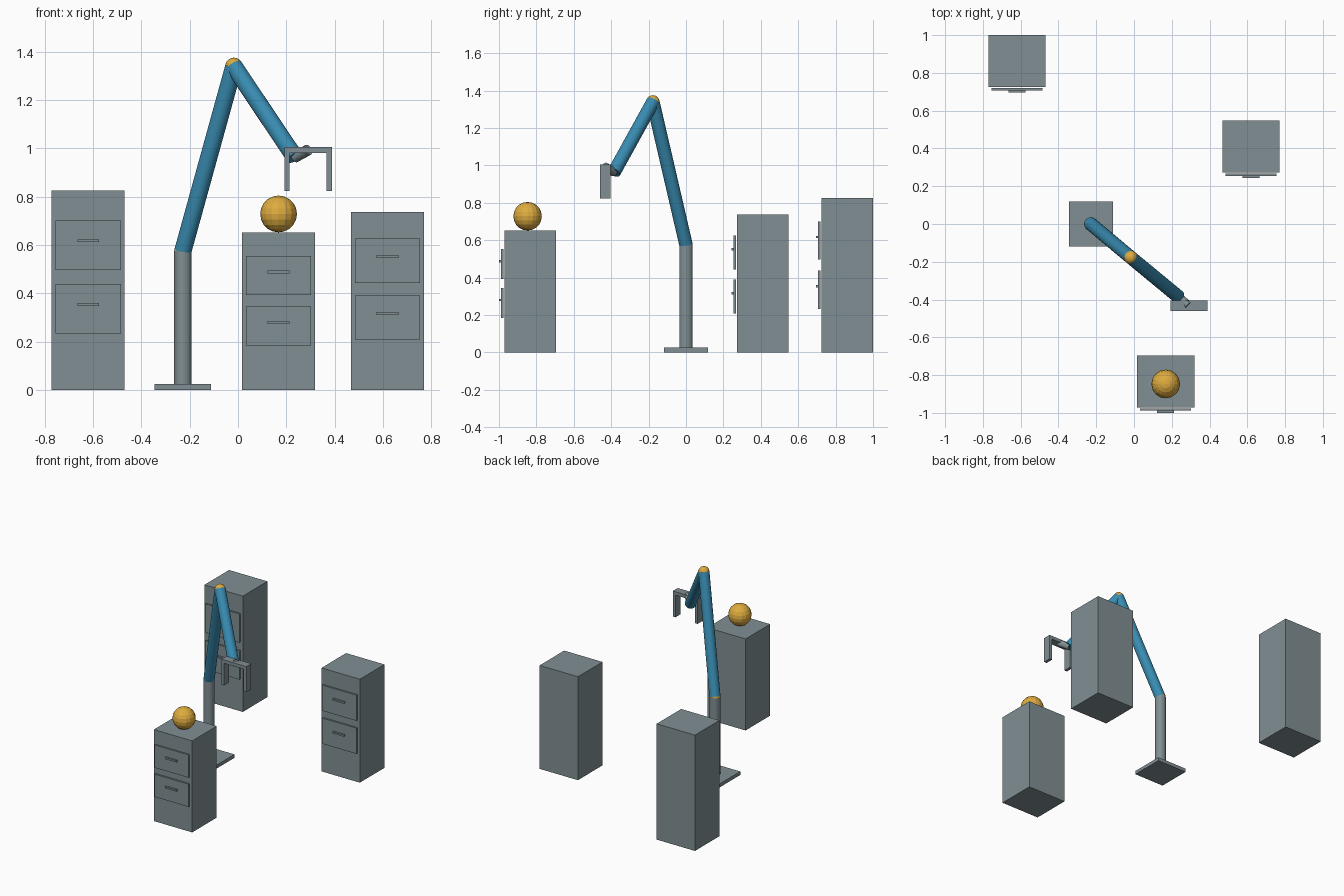
import bpy
from mathutils import Vector

if "Cube" in bpy.data.objects:
    bpy.data.objects.remove(bpy.data.objects["Cube"])


def make_material(name, rgb):
    mat = bpy.data.materials.new(name)
    mat.diffuse_color = (*rgb, 1.0)
    mat.use_nodes = True
    mat.node_tree.nodes["Principled BSDF"].inputs["Base Color"].default_value = mat.diffuse_color
    return mat


GREY = make_material("steel_grey", (0.22, 0.275, 0.295))
BLUE = make_material("arm_blue", (0.04, 0.26, 0.44))
GOLD = make_material("gold", (0.73, 0.41, 0.05))


def finish(name, mat):
    obj = bpy.context.object
    obj.name = name
    obj.data.materials.append(mat)
    return obj


def box(name, lo, hi, mat):
    """Axis-aligned box between two corners."""
    lo, hi = Vector(lo), Vector(hi)
    bpy.ops.mesh.primitive_cube_add(size=1, location=(lo + hi) / 2)
    bpy.context.object.scale = hi - lo
    return finish(name, mat)


def tube(name, start, end, radius, mat):
    """Cylinder between two points."""
    start, end = Vector(start), Vector(end)
    axis = end - start
    bpy.ops.mesh.primitive_cylinder_add(
        vertices=24, radius=radius, depth=axis.length, location=(start + end) / 2,
        rotation=axis.to_track_quat('Z', 'Y').to_euler())
    return finish(name, mat)


def ball(name, center, radius, mat):
    bpy.ops.mesh.primitive_uv_sphere_add(
        segments=16, ring_count=10, radius=radius, location=center)
    return finish(name, mat)


def cabinet(name, x, back, height):
    """Two-drawer cabinet whose drawers face -y."""
    front = back - 0.276
    box(name + "_body", (x - 0.151, front, 0), (x + 0.151, back, height), GREY)
    for label, level in (("upper", 0.725), ("lower", 0.406)):
        z = height * level
        half = height * 0.124
        box(f"{name}_{label}_drawer", (x - 0.135, front - 0.017, z - half),
            (x + 0.135, front - 0.005, z + half), GREY)
        grip = z + height * 0.023
        box(f"{name}_{label}_handle", (x - 0.045, front - 0.029, grip - 0.006),
            (x + 0.045, front - 0.017, grip + 0.006), GREY)


# Cabinets
cabinet("left_cabinet", -0.62, 1.0, 0.825)
cabinet("right_cabinet", 0.619, 0.548, 0.737)
cabinet("front_cabinet", 0.168, -0.695, 0.652)

# Ball resting on the front cabinet
ball("ball", (0.168, -0.847, 0.728), 0.076, GOLD)

# Pedestal
shoulder = (-0.228, 0, 0.575)
elbow = (-0.017, -0.177, 1.339)
wrist = (0.235, -0.385, 0.963)
palm = (0.29, -0.433, 0.993)
box("base_plate", (-0.345, -0.118, 0), (-0.111, 0.118, 0.025), GREY)
tube("column", (-0.228, 0, 0.02), shoulder, 0.036, GREY)

# Arm
ball("shoulder_joint", shoulder, 0.036, GOLD)
tube("upper_arm", shoulder, elbow, 0.036, BLUE)
ball("elbow_joint", elbow, 0.036, GOLD)
tube("forearm", elbow, wrist, 0.036, BLUE)
tube("wrist_link", wrist, palm, 0.023, GREY)

# Gripper
box("gripper_palm", (0.192, -0.461, 0.981), (0.388, -0.405, 1.005), GREY)
for side, x in (("left", 0.192), ("right", 0.367)):
    box(side + "_finger", (x, -0.461, 0.823), (x + 0.021, -0.405, 0.981), GREY)
